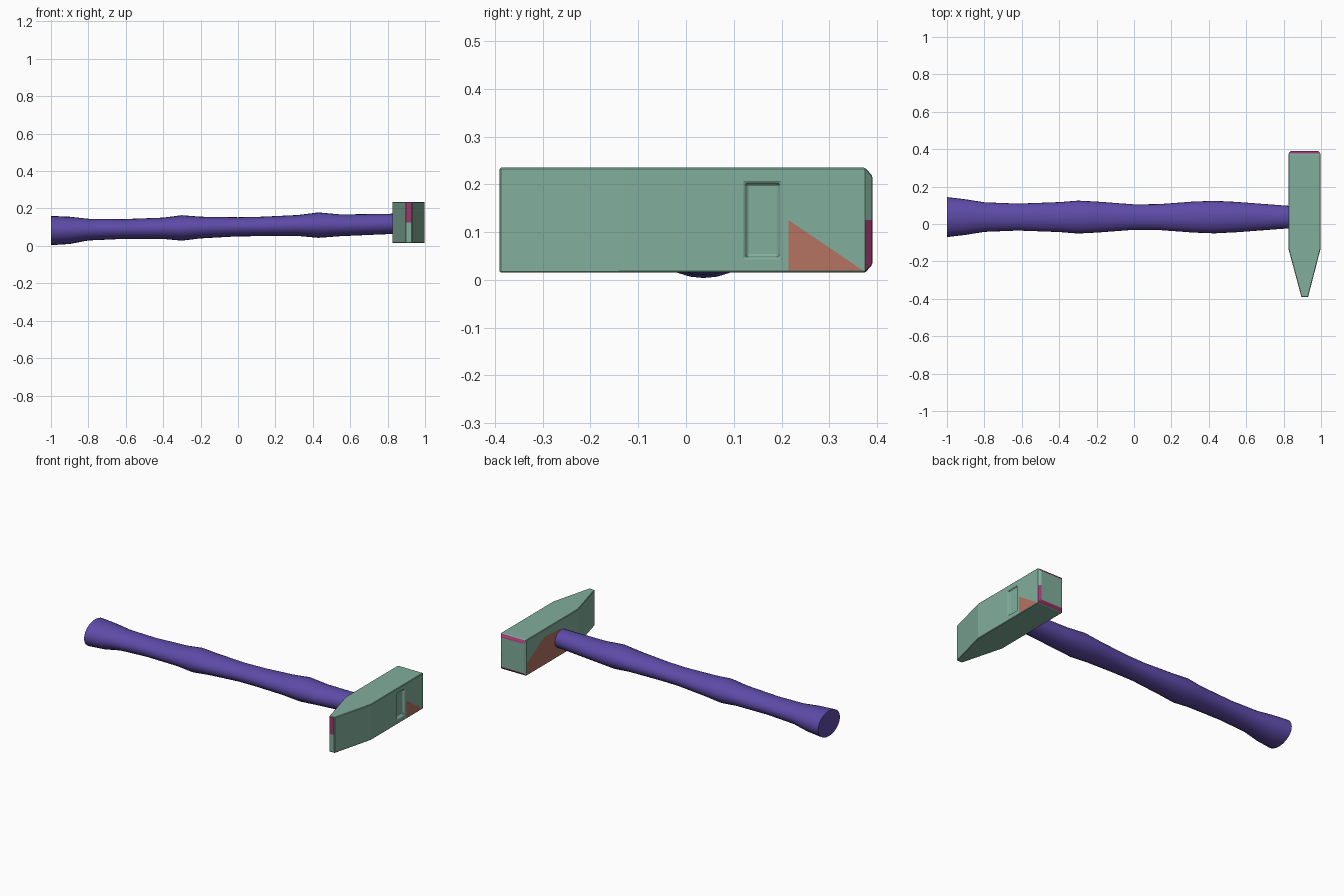
import bpy, bmesh, math
from mathutils import Vector

if "Cube" in bpy.data.objects:
    bpy.data.objects.remove(bpy.data.objects["Cube"])


def material(name, rgb):
    m = bpy.data.materials.new(name)
    m.diffuse_color = (*rgb, 1)
    m.use_nodes = True
    m.node_tree.nodes["Principled BSDF"].inputs["Base Color"].default_value = m.diffuse_color
    return m


STEEL = material("steel", (0.22, 0.42, 0.33))
TRIM = material("trim", (0.33, 0.04, 0.15))
WEAR = material("wear", (0.46, 0.17, 0.12))
WOOD = material("wood", (0.11, 0.07, 0.39))


def loft(bm, rings):
    rows = [[bm.verts.new(p) for p in ring] for ring in rings]
    n = len(rows[0])
    for a, b in zip(rows, rows[1:]):
        for i in range(n):
            j = (i + 1) % n
            bm.faces.new((a[i], a[j], b[j], b[i]))
    bm.faces.new(rows[0])
    bm.faces.new(rows[-1])
    bmesh.ops.recalc_face_normals(bm, faces=bm.faces)


def finish(bm, name, mats):
    mesh = bpy.data.meshes.new(name)
    bm.to_mesh(mesh)
    bm.free()
    ob = bpy.data.objects.new(name, mesh)
    for m in mats:
        mesh.materials.append(m)
    bpy.context.collection.objects.link(ob)
    return ob


def split(bm, faces, co, no):
    geom = set(faces)
    for f in faces:
        geom.update(f.edges)
        geom.update(f.verts)
    bmesh.ops.bisect_plane(bm, geom=list(geom), plane_co=co, plane_no=no)


# Handle: oval sections (x, centre z, half width y, half height z)
sections = [(-1, .082, .107, .078), (-.9, .083, .095, .073), (-.8, .087, .079, .058),
            (-.62, .09, .072, .053), (-.4, .094, .08, .057), (-.3, .096, .088, .068),
            (-.2, .098, .083, .058), (0, .102, .068, .051), (.13, .104, .069, .052),
            (.32, .109, .083, .056), (.43, .111, .087, .068), (.55, .11, .081, .058),
            (.83, .118, .06, .054), (.9, .119, .057, .053)]
bm = bmesh.new()
SIDES = 24
angles = [math.tau * i / SIDES for i in range(SIDES)]
loft(bm, [[(x, .037 + ry * math.cos(a), cz + rz * math.sin(a)) for a in angles]
          for x, cz, ry, rz in sections])
handle = finish(bm, "handle", [WOOD])
bpy.context.view_layer.objects.active = handle
handle.select_set(True)
bpy.ops.object.shade_smooth_by_angle(angle=math.radians(35))

# Head: rectangular sections from the wedge tip to the chamfered striking face
bm = bmesh.new()
loft(bm, [[(x0, y, z0), (x1, y, z0), (x1, y, z1), (x0, y, z1)]
          for y, x0, x1, z0, z1 in [(-.39, .895, .931, .015, .235),
                                    (-.13, .825, .998, .015, .235),
                                    (.375, .825, .998, .015, .235),
                                    (.39, .837, .986, .032, .218)]])

# Shallow eye recess in the outer side
eye = Vector((.998, .16, .125))


def outer_side():
    bm.normal_update()
    return [f for f in bm.faces if f.normal.x > .99]


for co, no in [((0, .123, 0), (0, 1, 0)), ((0, .197, 0), (0, 1, 0)),
               ((0, 0, .046), (0, 0, 1)), ((0, 0, .204), (0, 0, 1))]:
    split(bm, outer_side(), co, no)
panel = min(outer_side(), key=lambda f: (f.calc_center_median() - eye).length)
bmesh.ops.inset_region(bm, faces=[panel], thickness=.007, depth=-.012)

# Trim colour on the chamfers and the upper half of the tip
bm.normal_update()
halves = [f for f in bm.faces if f.normal.y < -.99 and f.calc_center_median().y < -.38
          or (.3 < f.normal.y < .99 and f.calc_center_median().y > .37)]
split(bm, halves, (0, 0, .125), (0, 0, 1))
bm.normal_update()
for f in bm.faces:
    c, n = f.calc_center_median(), f.normal
    if c.y > .37 and .3 < n.y < .99:
        f.material_index = int(abs(n.z) > .3 or (n.x > .3 and c.z < .125))
    elif c.y < -.38 and n.y < -.99:
        f.material_index = int(c.z > .125)
head = finish(bm, "hammer_head", [STEEL, TRIM])
bevel = head.modifiers.new("edges", 'BEVEL')
bevel.width = .003
bevel.segments = 1
bevel.limit_method = 'ANGLE'
bevel.angle_limit = math.radians(40)


# Flush wear patches on both sides of the head
def patch(name, x, points):
    bm = bmesh.new()
    f = bm.faces.new([bm.verts.new((x, y, z)) for y, z in points])
    f.normal_update()
    if f.normal.x * (x - .91) < 0:
        f.normal_flip()
    return finish(bm, name, [WEAR])


patch("outer_wear_patch", .9986, [(.215, .02), (.37, .02), (.215, .125)])
patch("inner_wear_patch", .8244, [(.37, .02), (.37, .09), (.2, .19), (.05, .18),
                                  (-.1, .1), (-.1, .02)])
